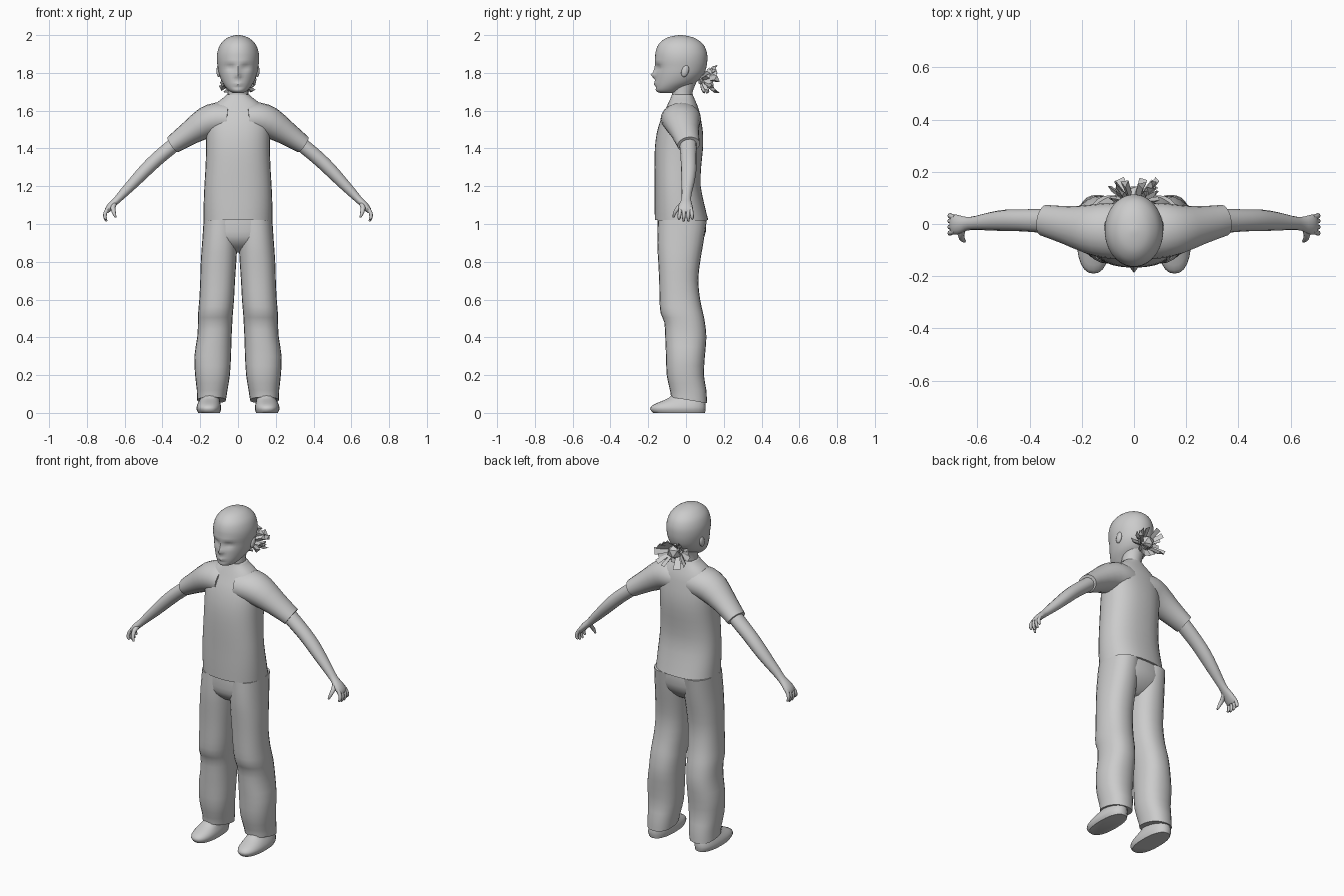
import bpy, bmesh, math, random
from mathutils import Vector

if "Cube" in bpy.data.objects:
    bpy.data.objects.remove(bpy.data.objects["Cube"])

grey = bpy.data.materials.new("plain grey")
grey.diffuse_color = (0.6, 0.6, 0.6, 1)
grey.use_nodes = True
grey.node_tree.nodes["Principled BSDF"].inputs["Base Color"].default_value = grey.diffuse_color


def finish(name, bm, smooth=True):
    bmesh.ops.recalc_face_normals(bm, faces=bm.faces)
    me = bpy.data.meshes.new(name)
    bm.to_mesh(me)
    bm.free()
    me.materials.append(grey)
    ob = bpy.data.objects.new(name, me)
    bpy.context.collection.objects.link(ob)
    if smooth:
        bpy.ops.object.select_all(action='DESELECT')
        ob.select_set(True)
        bpy.context.view_layer.objects.active = ob
        bpy.ops.object.shade_smooth_by_angle(angle=math.radians(50))
    return ob


def refine(rows, steps):
    """Catmull-Rom interpolation between the given rows."""
    out = []
    for i in range(len(rows) - 1):
        p0, p1, p2, p3 = (rows[max(0, min(len(rows) - 1, i + k))] for k in (-1, 0, 1, 2))
        for k in range(steps):
            t = k / steps
            out.append([b + t * ((c - a) / 2 + t * (a - 2.5 * b + 2 * c - d / 2
                        + t * (1.5 * (b - c) + (d - a) / 2)))
                        for a, b, c, d in zip(p0, p1, p2, p3)])
    return out + [list(rows[-1])]


def skin(name, rings, reshape=None):
    bm = bmesh.new()
    loops = [[bm.verts.new(p) for p in r] for r in rings]
    n = len(loops[0])
    for a, b in zip(loops, loops[1:]):
        for i in range(n):
            bm.faces.new((a[i], a[(i + 1) % n], b[(i + 1) % n], b[i]))
    bm.faces.new(loops[0])
    bm.faces.new(loops[-1])
    if reshape:
        for v in bm.verts:
            reshape(v.co)
    return finish(name, bm)


def stack(name, rows, n=24, steps=2, power=1.0, side=1, reshape=None):
    """Level rings: z, centre x, half width, front y, back y."""
    rings = []
    for z, cx, w, f, b in refine(rows, steps):
        ring = []
        for i in range(n):
            a = 2 * math.pi * i / n
            c, s = math.cos(a), math.sin(a)
            ring.append((side * (cx + w * math.copysign(abs(c) ** power, c)),
                         (f + b) / 2 + (b - f) / 2 * math.copysign(abs(s) ** power, s), z))
        rings.append(ring)
    return skin(name, rings, reshape)


def limb(name, rows, side=1, n=14, steps=2):
    """Rings across a path: x, y, z, radius along y, radius across."""
    rows = refine(rows, steps)
    pts = [Vector(r[:3]) for r in rows]
    rings = []
    for i, r in enumerate(rows):
        t = pts[min(i + 1, len(pts) - 1)] - pts[max(i - 1, 0)]
        v = t.cross(Vector((0, 1, 0))).normalized()
        u = v.cross(t).normalized()
        ring = []
        for k in range(n):
            a = 2 * math.pi * k / n
            p = pts[i] + u * r[3] * math.cos(a) + v * r[4] * math.sin(a)
            ring.append((side * p.x, p.y, p.z))
        rings.append(ring)
    return skin(name, rings)


# Shirt body
stack("shirt_body", [(1.02, 0, .182, -.165, .118), (1.1, 0, .182, -.166, .098),
                     (1.2, 0, .178, -.166, .078), (1.3, 0, .172, -.167, .08),
                     (1.4, 0, .169, -.165, .09), (1.48, 0, .17, -.155, .09),
                     (1.55, 0, .17, -.135, .08), (1.6, 0, .15, -.112, .07),
                     (1.64, 0, .115, -.094, .055), (1.67, 0, .075, -.08, .042),
                     (1.685, 0, .06, -.075, .036)], n=32, power=.85)

# Neck
stack("neck", [(1.64, 0, .058, -.07, .035), (1.7, 0, .054, -.075, .035),
               (1.76, 0, .058, -.08, .06)], n=20)


# Head with nose, lips, brow and eye hollows pushed into the front
def face(p):
    if p.y < -.06:
        def bump(x, z, wx, wz):
            return math.exp(-((abs(p.x) - x) / wx) ** 2 - ((p.z - z) / wz) ** 2)
        p.y += (-.024 * bump(0, 1.787, .014, .014) - .01 * bump(0, 1.815, .01, .025)
                - .008 * bump(0, 1.742, .022, .012) + .006 * bump(0, 1.725, .03, .006)
                + .012 * bump(.04, 1.828, .022, .016) - .004 * bump(.03, 1.86, .04, .012))


stack("head", [(1.694, 0, .026, -.138, -.05), (1.702, 0, .044, -.156, -.03),
               (1.72, 0, .062, -.162, 0), (1.75, 0, .083, -.162, .055),
               (1.79, 0, .099, -.161, .092), (1.83, 0, .107, -.16, .108),
               (1.87, 0, .112, -.163, .113), (1.91, 0, .109, -.161, .11),
               (1.95, 0, .094, -.146, .092), (1.98, 0, .065, -.113, .055),
               (1.994, 0, .036, -.075, .015), (2.0, 0, .008, -.035, -.02)],
      n=48, steps=3, reshape=face)

# Trouser seat
stack("trouser_seat", [(1.04, 0, .172, -.15, .105), (.96, 0, .183, -.152, .105),
                       (.91, 0, .17, -.14, .085), (.87, 0, .12, -.10, .05),
                       (.85, 0, .06, -.06, .02)], n=32, power=.85)


# Trouser cuffs drop toward the heel
def cuff(p):
    if p.z < .1:
        p.z -= .17 * p.y


rng = random.Random(4)
for side, tag in ((1, "left"), (-1, "right")):
    stack(tag + "_trouser_leg",
          [(1.02, .092, .09, -.148, .11), (.9, .097, .093, -.152, .092),
           (.8, .103, .094, -.147, .075), (.7, .108, .092, -.142, .065),
           (.6, .113, .092, -.14, .075), (.53, .119, .092, -.135, .09),
           (.48, .121, .091, -.115, .1), (.4, .125, .091, -.11, .108),
           (.3, .134, .097, -.106, .1), (.2, .135, .092, -.102, .095),
           (.12, .137, .081, -.085, .108), (.07, .14, .076, -.08, .112)],
          power=.88, side=side, reshape=cuff)

    # Shoe
    stack(tag + "_shoe",
          [(0, .153, .058, -.175, .1), (.02, .155, .065, -.19, .104),
           (.04, .154, .063, -.178, .104), (.06, .152, .056, -.135, .1),
           (.08, .148, .05, -.09, .092), (.11, .145, .045, -.065, .08)],
          power=.85, side=side)

    # Short sleeve
    limb(tag + "_sleeve",
         [(.05, -.03, 1.555, .105, .085), (.11, -.025, 1.555, .105, .088),
          (.17, -.02, 1.535, .095, .083), (.255, -.005, 1.482, .074, .064),
          (.345, .014, 1.42, .06, .049)], side, n=20)

    # Bare arm down to the wrist and palm
    limb(tag + "_arm",
         [(.3, .01, 1.452, .045, .04), (.36, .012, 1.402, .045, .039),
          (.43, .014, 1.343, .042, .038), (.49, .014, 1.285, .041, .036),
          (.55, .01, 1.222, .035, .031), (.605, .004, 1.165, .027, .025),
          (.64, .001, 1.128, .026, .02), (.67, -.002, 1.1, .036, .019),
          (.69, -.002, 1.075, .039, .016), (.697, -.002, 1.06, .032, .01)], side)

    # Fingers and thumb
    for i, (y, tip) in enumerate(((-.033, 1.025), (-.011, 1.014), (.011, 1.014), (.03, 1.026))):
        limb(f"{tag}_finger_{i + 1}",
             [(.685, y * .85, 1.085, .01, .011), (.702, y, 1.06, .01, .01),
              (.704, y * 1.1, 1.035, .009, .009), (.695, y * 1.12, tip, .005, .005)], side, n=8)
    limb(tag + "_thumb",
         [(.655, -.015, 1.108, .014, .014), (.662, -.042, 1.085, .012, .013),
          (.656, -.06, 1.058, .009, .01), (.648, -.066, 1.035, .005, .005)], side, n=8)

    # Ear
    bm = bmesh.new()
    bmesh.ops.create_uvsphere(bm, u_segments=12, v_segments=8, radius=1)
    for v in bm.verts:
        v.co = Vector((side * .102 + v.co.x * .012, -.005 + v.co.y * .02 + v.co.z * .006,
                       1.81 + v.co.z * .032))
    finish(tag + "_ear", bm)

    # Spiky tied hair: folded shards fanning out from the knot
    bm = bmesh.new()
    for k in range(13):
        a = math.radians(-80 + 150 * k / 12)
        reach = rng.uniform(.75, 1)
        base = Vector((.008, .085, 1.765))
        tip = Vector((.11 * math.cos(a) * reach, rng.uniform(.09, .18),
                      1.76 + .085 * math.sin(a) * reach))
        along = (tip - base).normalized()
        across = along.cross(Vector((rng.uniform(-.5, .5), 1, rng.uniform(-.5, .5)))).normalized()
        fold = along.cross(across) * .014
        w = rng.uniform(.014, .022)
        pts = [base - across * .008, base + fold, base + across * .008,
               tip + across * w, tip + fold - along * .02, tip - across * w]
        a0, b0, c0, c1, b1, a1 = [bm.verts.new((side * p.x, p.y, p.z)) for p in pts]
        for f in ((a0, b0, b1, a1), (b0, c0, c1, b1), (c0, a0, a1, c1), (a1, b1, c1)):
            bm.faces.new(f)
    finish(tag + "_hair_shards", bm, smooth=False)

# Hair knot
bm = bmesh.new()
bmesh.ops.create_icosphere(bm, subdivisions=1, radius=1)
for v in bm.verts:
    v.co = Vector((v.co.x * .045, .105 + v.co.y * .045, 1.765 + v.co.z * .045))
finish("hair_knot", bm, smooth=False)
